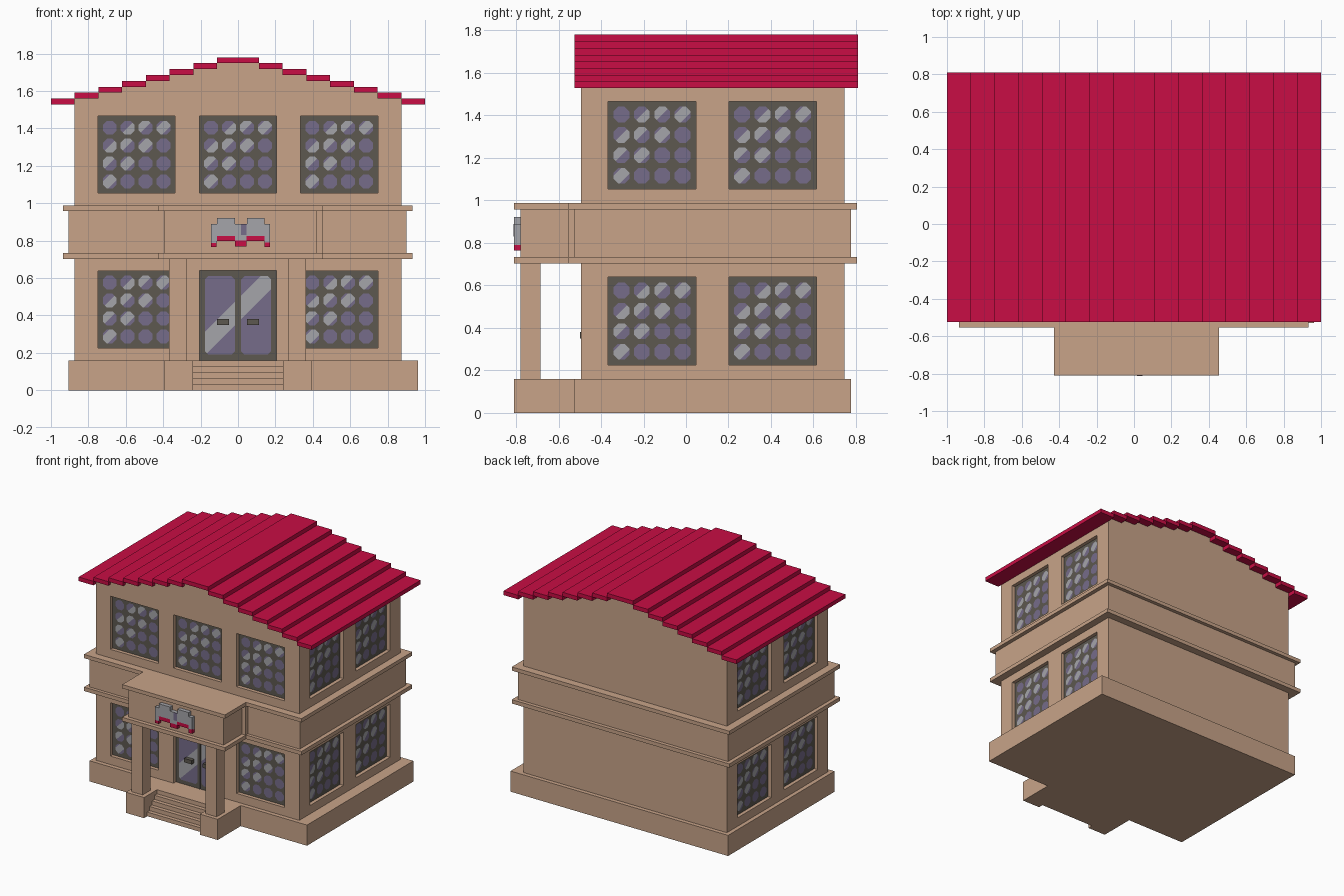
import bpy, bmesh, math
from mathutils import Matrix, Vector

if "Cube" in bpy.data.objects:
    bpy.data.objects.remove(bpy.data.objects["Cube"])


def material(name, rgb):
    m = bpy.data.materials.new(name)
    m.diffuse_color = (*rgb, 1)
    m.use_nodes = True
    m.node_tree.nodes["Principled BSDF"].inputs["Base Color"].default_value = m.diffuse_color
    return m


TAN = material("tan_stone", (0.578, 0.371, 0.25))
RED = material("crimson", (0.578, 0.004, 0.058))
DARK = material("dark_frame", (0.109, 0.098, 0.08))
GLASS = material("violet_glass", (0.181, 0.15, 0.254))
GREY = material("pale_grey", (0.376, 0.376, 0.40))


def finish(bm, name, *mats):
    me = bpy.data.meshes.new(name)
    bm.to_mesh(me)
    bm.free()
    ob = bpy.data.objects.new(name, me)
    bpy.context.collection.objects.link(ob)
    for m in mats:
        me.materials.append(m)
    return ob


def add_box(bm, x0, x1, y0, y1, z0, z1):
    mat = Matrix.Translation(((x0 + x1) / 2, (y0 + y1) / 2, (z0 + z1) / 2)) @ \
        Matrix.Diagonal((x1 - x0, y1 - y0, z1 - z0, 1))
    bmesh.ops.create_cube(bm, size=1, matrix=mat)


def boxes(name, mat, *dims):
    bm = bmesh.new()
    for d in dims:
        add_box(bm, *d)
    return finish(bm, name, mat)


def prism(name, mat, pts, offset, depth):
    """Extrude a profile; offset maps a 2D point to 3D, depth is a vector."""
    bm = bmesh.new()
    f = bm.faces.new([bm.verts.new(offset(*p)) for p in pts])
    new = bmesh.ops.extrude_face_region(bm, geom=[f])["geom"]
    bmesh.ops.translate(bm, vec=depth, verts=[v for v in new if isinstance(v, bmesh.types.BMVert)])
    bmesh.ops.recalc_face_normals(bm, faces=bm.faces)
    return finish(bm, name, mat)


# Stepped roof: a middle slab and seven lower slabs on each side
ROOF_Y = (-0.525, 0.81)
STEP = 0.0315
EDGES = [0.112 + i * (1 - 0.112) / 7 for i in range(8)]
slabs = [(-EDGES[0], EDGES[0], *ROOF_Y, 1.78 - STEP, 1.78)]
for i in range(7):
    top = 1.78 - STEP * (i + 1)
    slabs.append((EDGES[i], EDGES[i + 1], *ROOF_Y, top - STEP, top))
    slabs.append((-EDGES[i + 1], -EDGES[i], *ROOF_Y, top - STEP, top))
boxes("roof_slabs", RED, *slabs)

# Walls: profile follows the underside of the roof
WX, WY0, WY1 = 0.873, -0.495, 0.745
half = []
for i in range(7):
    z = 1.78 - STEP * (i + 1)
    half += [(min(EDGES[i], WX), z), (min(EDGES[i], WX), z - STEP)] if i < 6 else [(WX, z)]
half = half[:13] + [(WX, 0.15)]
profile = half + [(-x, z) for x, z in reversed(half)]
walls = prism("walls", TAN, profile, lambda x, z: (x, WY0, z), Vector((0, WY1 - WY0, 0)))

# Window and door openings
WIN = 0.413
CUT = 0.035
ROWS = (0.432, 1.26)
front = [(x, z) for z in ROWS for x in (-0.542, 0, 0.541) if not (x == 0 and z < 1)]
side = [(y, z) for z in ROWS for y in (-0.16, 0.408)]
h = WIN / 2
bm = bmesh.new()
for x, z in front:
    add_box(bm, x - h, x + h, WY0 - 0.1, WY0 + CUT, z - h, z + h)
add_box(bm, -h, h, WY0 - 0.1, WY0 + CUT, 0.1, 0.64)
for y, z in side:
    add_box(bm, WX - CUT, WX + 0.1, y - h, y + h, z - h, z + h)
    add_box(bm, -WX - 0.1, -WX + CUT, y - h, y + h, z - h, z + h)
cutter = finish(bm, "opening_cutter", TAN)
cutter.hide_render = True
cutter.hide_viewport = True
mod = walls.modifiers.new("openings", "BOOLEAN")
mod.operation = "DIFFERENCE"
mod.solver = "EXACT"
mod.object = cutter


def glazed(name, w, hgt, panes, bands, loc, angle):
    """Dark plate with glass panes; diagonal bands of u - v are pale glints."""
    bm = bmesh.new()
    for poly in panes:
        bm.faces.new([bm.verts.new((u, -0.003, v)) for u, v in poly])
    for t in [t for b in bands for t in b]:
        bmesh.ops.bisect_plane(bm, geom=bm.verts[:] + bm.edges[:] + bm.faces[:],
                               plane_co=(t, 0, 0), plane_no=(1, 0, -1))
    for f in bm.faces:
        c = f.calc_center_median()
        f.material_index = 2 if any(a < c.x - c.z < b for a, b in bands) else 1
    bm.faces.new([bm.verts.new((sx * w / 2, 0, sz * hgt / 2))
                  for sx, sz in ((-1, -1), (1, -1), (1, 1), (-1, 1))])
    ob = finish(bm, name, DARK, GLASS, GREY)
    ob.location = loc
    ob.rotation_euler.z = angle
    return ob


# Windows: four by four octagonal panes
P, R = 0.096, 0.037 / math.cos(math.pi / 8)
octs = [[(P * (i - 1.5) + R * math.cos(math.pi * (k + 0.5) / 4),
          P * (j - 1.5) + R * math.sin(math.pi * (k + 0.5) / 4)) for k in range(8)]
        for i in range(4) for j in range(4)]
glints = [(-2.0 * P, -1.0 * P), (-0.4 * P, 0.3 * P)]
IN = 0.028
for x, z in front:
    glazed("front_window", WIN, WIN, octs, glints, (x, WY0 + IN, z), 0)
for y, z in side:
    glazed("right_window", WIN, WIN, octs, glints, (WX - IN, y, z), math.pi / 2)
    glazed("left_window", WIN, WIN, octs, glints, (-WX + IN, y, z), -math.pi / 2)


# Double door with chamfered glass leaves and handles
def leaf(a, b, c, d, k=0.018):
    return [(a + k, c), (b - k, c), (b, c + k), (b, d - k), (b - k, d), (a + k, d), (a, d - k), (a, c + k)]


glazed("double_door", WIN, 0.48, [leaf(-0.177, -0.017, -0.21, 0.21), leaf(0.017, 0.177, -0.21, 0.21)],
       [(-0.09, 0.035)], (0, WY0 + IN, 0.40), 0)
boxes("door_gap", DARK, (-0.004, 0.004, WY0 + 0.022, WY0 + IN, 0.16, 0.64))
boxes("door_handles", DARK, *[(x - 0.033, x + 0.033, WY0 - 0.005, WY0 + IN, 0.35, 0.38)
                              for x in (-0.08, 0.08)])

# Plinth, porch floor and stairs
boxes("plinth", TAN, (-0.905, 0.962, -0.528, 0.777, 0, 0.16))
boxes("porch_cheeks", TAN, (-0.396, -0.24, -0.81, -0.52, 0, 0.16), (0.24, 0.393, -0.81, -0.52, 0, 0.16))
stairs = [(-0.52, 0)]
for i in range(5):
    y = -0.77 + 0.03 * i
    stairs += [(y, 0.032 * i), (y, 0.032 * (i + 1))]
stairs.append((-0.52, 0.16))
prism("stairs", TAN, stairs, lambda y, z: (-0.24, y, z), Vector((0.48, 0, 0)))

# Porch columns
boxes("porch_columns", TAN, (-0.37, -0.272, -0.78, -0.685, 0.16, 0.71), (0.267, 0.363, -0.78, -0.685, 0.16, 0.71))

# Middle band with a cornice above and below, carried round the porch
boxes("middle_band", TAN, (-0.905, 0.9, -0.528, 0.777, 0.72, 0.97))
boxes("porch_band", TAN, (-0.396, 0.423, -0.78, -0.5, 0.72, 0.97), (0.40, 0.455, -0.556, -0.5, 0.72, 0.97))
for name, z0, z1 in (("lower_cornice", 0.703, 0.733), ("upper_cornice", 0.958, 0.987)):
    boxes(name, TAN, (-0.935, 0.932, -0.553, 0.805, z0, z1))
    boxes("porch_" + name, TAN, (-0.427, 0.455, -0.81, -0.5, z0, z1))

# Decorative plaque over the porch
Y = (-0.81, -0.77)
boxes("plaque", GREY, (-0.145, 0.172, *Y, 0.825, 0.89), (-0.112, -0.017, *Y, 0.89, 0.922),
      (0.048, 0.143, *Y, 0.89, 0.922), (-0.145, -0.112, *Y, 0.787, 0.825),
      (-0.017, 0.045, *Y, 0.8, 0.825), (0.143, 0.172, *Y, 0.79, 0.825))
boxes("plaque_trim", RED, (-0.145, -0.115, *Y, 0.765, 0.797), (-0.115, -0.017, *Y, 0.797, 0.828),
      (-0.017, 0.045, *Y, 0.768, 0.80), (0.045, 0.143, *Y, 0.797, 0.828), (0.143, 0.172, *Y, 0.765, 0.797))
boxes("plaque_slit", GLASS, (0.015, 0.045, -0.812, -0.805, 0.83, 0.89))
